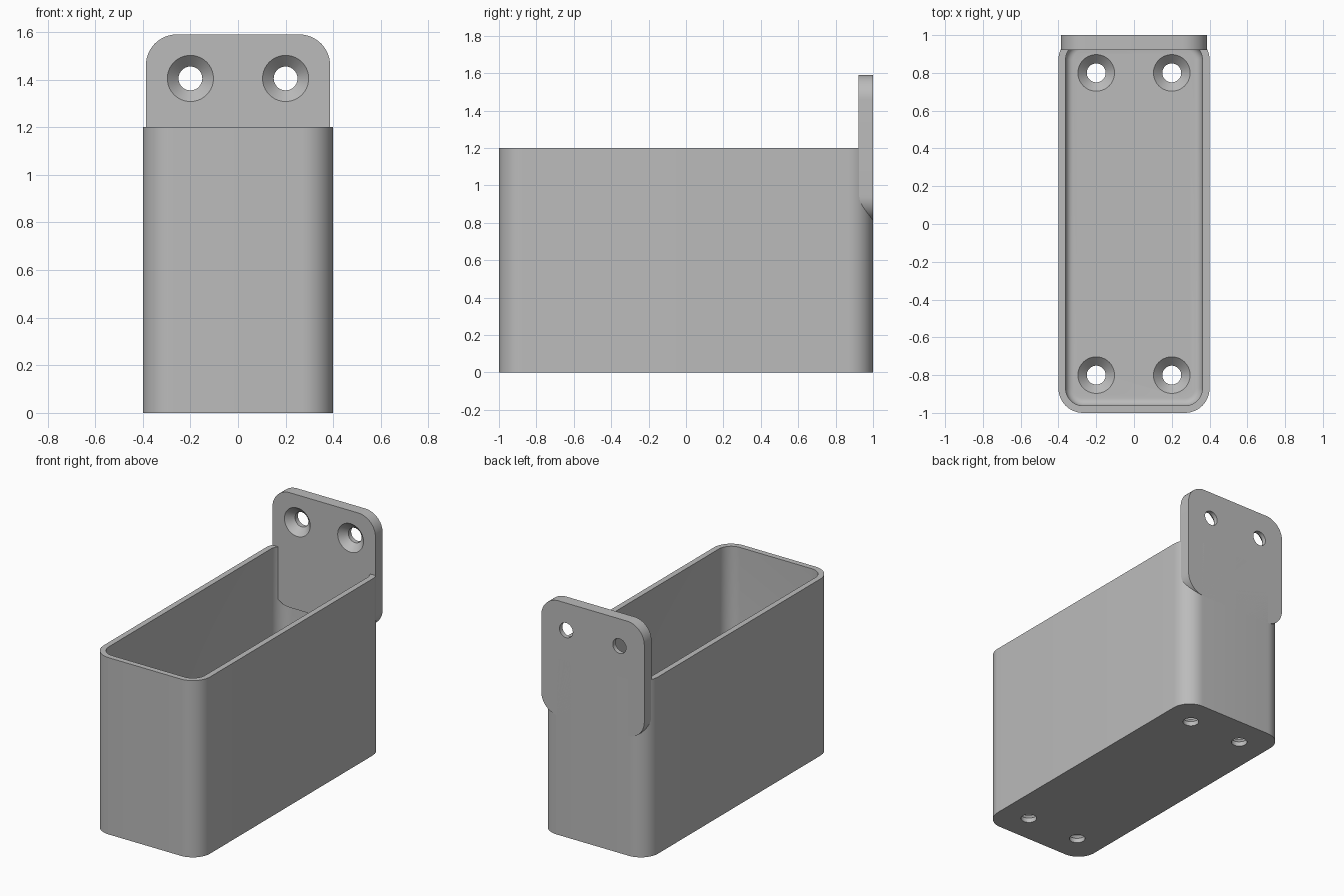
import bpy, bmesh, math
from mathutils import Matrix, Vector

cube = bpy.data.objects.get("Cube")
if cube:
    bpy.data.objects.remove(cube, do_unlink=True)

grey = bpy.data.materials.new("grey plastic")
grey.use_nodes = True
grey.diffuse_color = (0.5, 0.5, 0.5, 1)
grey.node_tree.nodes["Principled BSDF"].inputs["Base Color"].default_value = (0.5, 0.5, 0.5, 1)

THICK = 0.078    # plate and floor thickness
WALL = 0.038
CORNER = 0.13


def loft(name, rings, steps=12, at=(0, 0, 0), turn=0):
    """Stack rounded rectangles (z, half_x, half_y, radius) into a closed solid."""
    bm = bmesh.new()
    loops = []
    for z, hx, hy, r in rings:
        loop = []
        for quarter, (sx, sy) in enumerate([(1, 1), (-1, 1), (-1, -1), (1, -1)]):
            for i in range(steps + 1):
                a = (quarter + i / steps) * math.pi / 2
                loop.append(bm.verts.new((sx * (hx - r) + r * math.cos(a),
                                          sy * (hy - r) + r * math.sin(a), z)))
        loops.append(loop)
    for low, high in zip(loops, loops[1:]):
        for i in range(len(low)):
            j = (i + 1) % len(low)
            bm.faces.new((low[i], low[j], high[j], high[i]))
    bm.faces.new(loops[0][::-1])
    bm.faces.new(loops[-1])
    bmesh.ops.remove_doubles(bm, verts=bm.verts, dist=1e-5)
    bmesh.ops.recalc_face_normals(bm, faces=bm.faces)
    bm.transform(Matrix.Translation(Vector(at)) @ Matrix.Rotation(turn, 4, "X"))
    mesh = bpy.data.meshes.new(name)
    bm.to_mesh(mesh)
    bm.free()
    mesh.materials.append(grey)
    obj = bpy.data.objects.new(name, mesh)
    bpy.context.collection.objects.link(obj)
    return obj


def cut(obj, cutter):
    """Subtract a cutter and remove it."""
    mod = obj.modifiers.new(cutter.name, "BOOLEAN")
    mod.operation = "DIFFERENCE"
    mod.solver = "EXACT"
    mod.object = cutter
    bpy.context.view_layer.objects.active = obj
    bpy.ops.object.modifier_apply(modifier=mod.name)
    bpy.data.objects.remove(cutter, do_unlink=True)


def countersink(obj, at, turn=0):
    """Screw hole that widens towards the inner face."""
    profile = [(-0.05, 0.05), (THICK - 0.047, 0.05), (THICK, 0.097), (THICK + 0.01, 0.107)]
    cut(obj, loft("screw_hole", [(z, r, r, r) for z, r in profile], 10, at, turn))


# Open box with rounded corners
box = loft("box", [(0, 0.4, 1, CORNER), (1.2, 0.4, 1, CORNER)])

# Cavity with a filleted floor
fillet = 0.04
rings = []
for i in range(7):
    a = i / 6 * math.pi / 2
    inset = WALL + fillet * (1 - math.sin(a))
    rings.append((THICK + fillet * (1 - math.cos(a)), 0.4 - inset, 1 - inset, CORNER - inset))
rings.append((1.3, 0.4 - WALL, 1 - WALL, CORNER - WALL))
cut(box, loft("cavity", rings))

# Screw holes in the floor
for x in (-0.2, 0.2):
    for y in (-0.8, 0.8):
        countersink(box, (x, y, 0))

# Upright mounting plate at the back, with its two screw holes
upright = math.pi / 2
plate = loft("mounting_plate", [(0, 0.387, 0.39, CORNER), (THICK, 0.387, 0.39, CORNER)],
             at=(0, 1, 1.2), turn=upright)
for x in (-0.2, 0.2):
    countersink(plate, (x, 1, 1.405), upright)

# Smooth the rounded surfaces, keep the edges crisp
for obj in (box, plate):
    bpy.ops.object.select_all(action="DESELECT")
    obj.select_set(True)
    bpy.context.view_layer.objects.active = obj
    bpy.ops.object.shade_smooth_by_angle(angle=math.radians(30))
